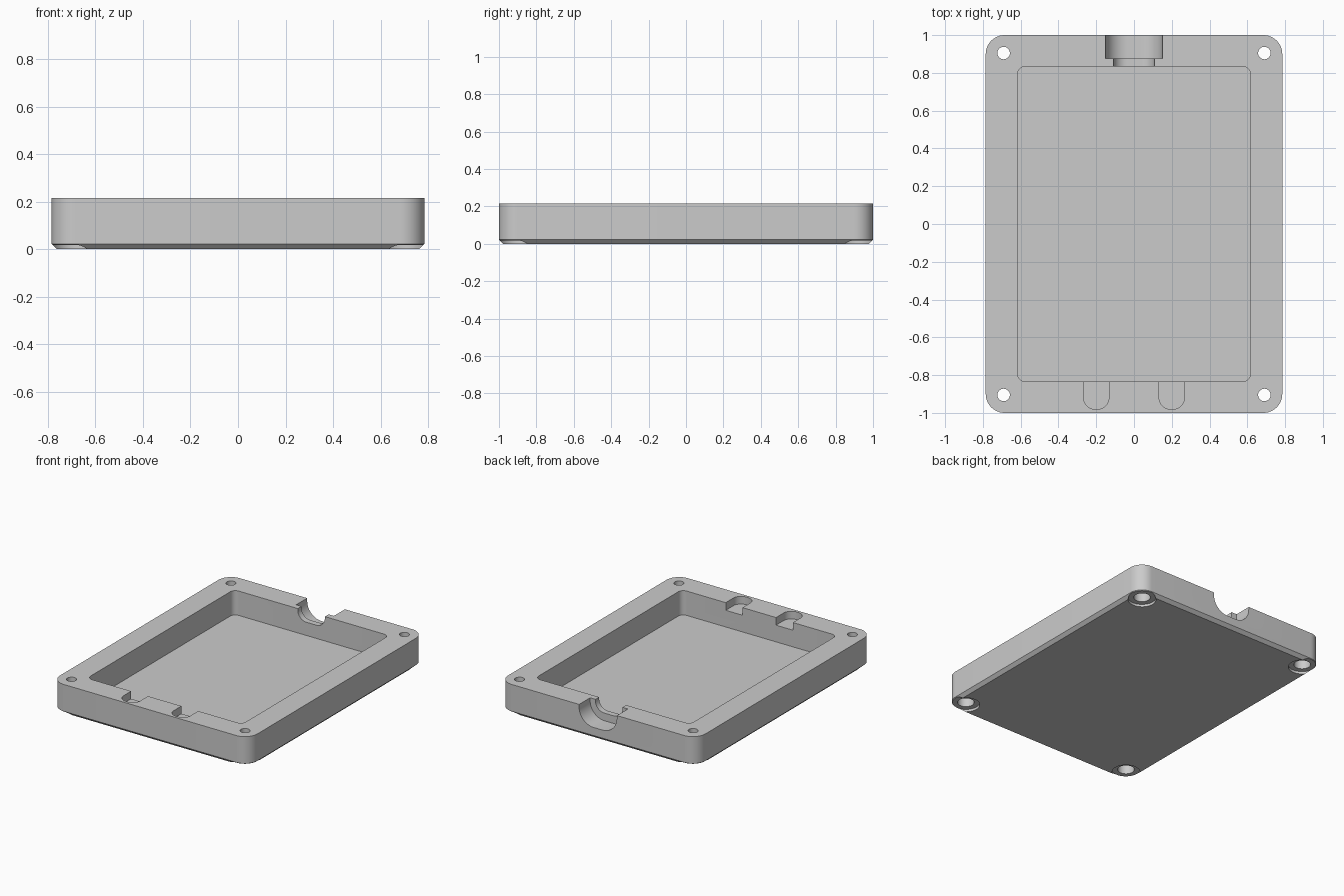
import bpy, bmesh, math
from mathutils import Matrix

if "Cube" in bpy.data.objects:
    bpy.data.objects.remove(bpy.data.objects["Cube"], do_unlink=True)

grey = bpy.data.materials.new("mid_grey")
grey.use_nodes = True
colour = (0.6, 0.6, 0.6, 1)
grey.diffuse_color = colour
grey.node_tree.nodes["Principled BSDF"].inputs["Base Color"].default_value = colour


def rounded_rect(hx, hy, r, steps=12):
    """Outline of a rounded rectangle, counter-clockwise."""
    pts = []
    for i, (sx, sy) in enumerate([(1, 1), (-1, 1), (-1, -1), (1, -1)]):
        for k in range(steps + 1):
            a = math.pi / 2 * (i + k / steps)
            pts.append((sx * (hx - r) + r * math.cos(a), sy * (hy - r) + r * math.sin(a)))
    return pts


def loft(name, layers, matrix=Matrix()):
    """Solid through a stack of (outline, height) layers."""
    bm = bmesh.new()
    rings = [[bm.verts.new((x, y, z)) for x, y in pts] for pts, z in layers]
    bm.faces.new(rings[0][::-1])
    bm.faces.new(rings[-1])
    for low, high in zip(rings, rings[1:]):
        n = len(low)
        for i in range(n):
            j = (i + 1) % n
            bm.faces.new((low[i], low[j], high[j], high[i]))
    bm.transform(matrix)
    bmesh.ops.recalc_face_normals(bm, faces=bm.faces)
    mesh = bpy.data.meshes.new(name)
    bm.to_mesh(mesh)
    bm.free()
    mesh.materials.append(grey)
    obj = bpy.data.objects.new(name, mesh)
    bpy.context.collection.objects.link(obj)
    return obj


def block(name, hx, hy, r, z0, z1, x=0, y=0):
    outline = rounded_rect(hx, hy, r)
    return loft(name, [(outline, z0), (outline, z1)], Matrix.Translation((x, y, 0)))


def channel(name, half_width, bottom, r, y0, y1):
    """Cutter running along y with rounded lower corners, open at the top."""
    outline = rounded_rect(half_width, TOP - bottom, r)
    turn = Matrix.Translation((0, 0, TOP)) @ Matrix.Rotation(math.pi / 2, 4, 'X')
    # keep the sides upright at the rim by stretching the upper half
    outline = [(x, max(y, y * 2)) for x, y in outline]
    return loft(name, [(outline, -y1), (outline, -y0)], turn)


def cylinder(name, r, z0, z1, x, y):
    ring = [(r * math.cos(a), r * math.sin(a)) for a in (math.tau * k / 40 for k in range(40))]
    return loft(name, [(ring, z0), (ring, z1)], Matrix.Translation((x, y, 0)))


TOP, CHAMFER, HX, HY, R = 0.215, 0.022, 0.785, 1.0, 0.1

# tray body with a chamfered underside
tray = loft("enclosure_tray", [
    (rounded_rect(HX - CHAMFER, HY - CHAMFER, R - CHAMFER), 0),
    (rounded_rect(HX, HY, R), CHAMFER),
    (rounded_rect(HX, HY, R), TOP)])

# main cavity
cutters = [block("cavity_cutter", 0.617, 0.833, 0.04, 0.04, 0.4)]

# cable opening in the back wall, stepped
cutters.append(channel("port_outer_cutter", 0.15, 0.08, 0.115, 0.875, 1.1))
cutters.append(channel("port_inner_cutter", 0.108, 0.135, 0.07, 0.78, 0.95))

# shallow pockets in the front wall
for x in (-0.2, 0.2):
    cutters.append(block("pocket_cutter", 0.067, 0.14, 0.06, 0.16, 0.4, x, -0.84))

# screw holes with stepped recesses underneath
for x in (-0.69, 0.69):
    for y in (-0.905, 0.905):
        cutters.append(cylinder("screw_hole_cutter", 0.033, -0.1, 0.4, x, y))
        cutters.append(cylinder("screw_head_cutter", 0.055, -0.1, 0.12, x, y))
        cutters.append(cylinder("foot_recess_cutter", 0.092, -0.1, 0.018, x, y))

bpy.context.view_layer.objects.active = tray
tray.select_set(True)
for cutter in cutters:
    cut = tray.modifiers.new("cut", 'BOOLEAN')
    cut.operation, cut.solver, cut.object = 'DIFFERENCE', 'EXACT', cutter
    bpy.ops.object.modifier_apply(modifier=cut.name)
    bpy.data.objects.remove(cutter, do_unlink=True)

bpy.ops.object.shade_smooth_by_angle(angle=math.radians(30))
